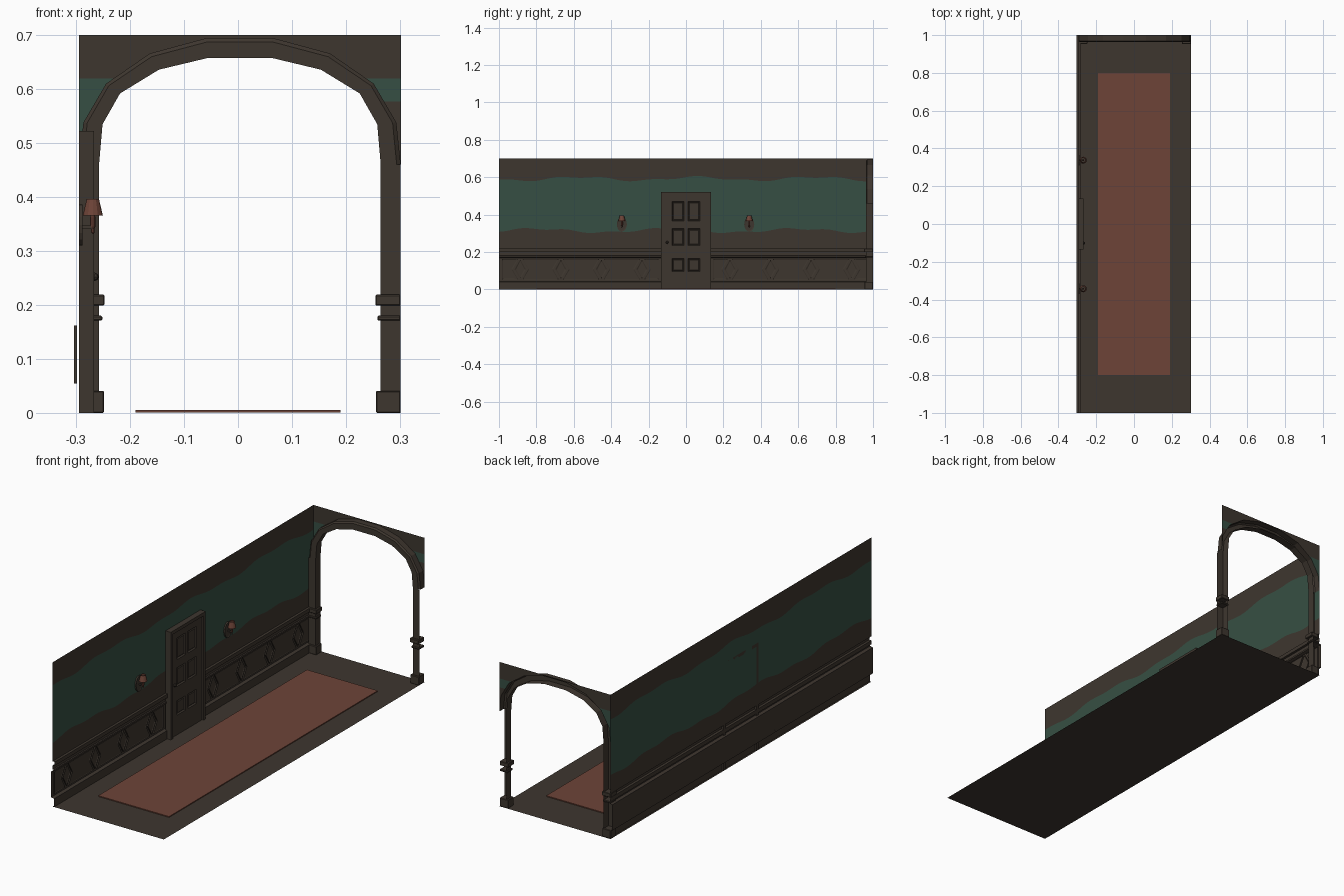
import bpy, bmesh, math
from mathutils import Vector

if "Cube" in bpy.data.objects:
    bpy.data.objects.remove(bpy.data.objects["Cube"])


def material(name, rgb):
    m = bpy.data.materials.new(name)
    m.diffuse_color = (*rgb, 1)
    m.use_nodes = True
    m.node_tree.nodes["Principled BSDF"].inputs["Base Color"].default_value = m.diffuse_color
    return m


BROWN = material("dark brown wood", (0.048, 0.037, 0.028))
GREEN = material("wall green", (0.037, 0.078, 0.057))
RED = material("rust red", (0.155, 0.057, 0.039))

WALL, RIGHT, MID = -0.295, 0.302, 0.0035   # wall plane, open side, hall centre


def finish(name, bm, *mats):
    me = bpy.data.meshes.new(name)
    bm.to_mesh(me)
    bm.free()
    for m in mats:
        me.materials.append(m)
    ob = bpy.data.objects.new(name, me)
    bpy.context.collection.objects.link(ob)
    return ob


def box(name, x0, x1, y0, y1, z0, z1, mat):
    bm = bmesh.new()
    bmesh.ops.create_cube(bm, size=1)
    for v in bm.verts:
        v.co = Vector(((x0 + x1) / 2 + v.co.x * (x1 - x0),
                       (y0 + y1) / 2 + v.co.y * (y1 - y0),
                       (z0 + z1) / 2 + v.co.z * (z1 - z0)))
    return finish(name, bm, mat)


def sheet(rows):
    """Quad sheet through equal-length rows of points."""
    bm = bmesh.new()
    vs = [[bm.verts.new(p) for p in r] for r in rows]
    for a, b in zip(vs, vs[1:]):
        for i in range(len(a) - 1):
            bm.faces.new((a[i], b[i], b[i + 1], a[i + 1]))
    bm.normal_update()
    bm.faces.ensure_lookup_table()
    return bm


def lathe(name, profile, centre, n, mat):
    """Turned part from (radius, height) pairs."""
    rows = [[(centre[0] + r * math.cos(k * math.tau / n),
              centre[1] + r * math.sin(k * math.tau / n), z)
             for k in range(n + 1)] for r, z in profile]
    bm = sheet(rows)
    bmesh.ops.remove_doubles(bm, verts=bm.verts, dist=1e-5)
    bmesh.ops.recalc_face_normals(bm, faces=bm.faces)
    return finish(name, bm, mat)


def plate(name, outline, x0, x1, mat, rim=0, depth=0):
    """Flat plate on the wall from a (y, z) outline, raised from x0 to x1."""
    bm = bmesh.new()
    front = [bm.verts.new((x1, y, z)) for y, z in outline]
    back = [bm.verts.new((x0, y, z)) for y, z in outline]
    face = bm.faces.new(front)
    n = len(front)
    for i in range(n):
        j = (i + 1) % n
        bm.faces.new((front[j], front[i], back[i], back[j]))
    bm.normal_update()
    if face.normal.x < 0:
        bmesh.ops.reverse_faces(bm, faces=bm.faces[:])
        bm.normal_update()
    if rim:
        bmesh.ops.inset_region(bm, faces=[face], thickness=rim, depth=depth)
    return finish(name, bm, mat)


# Floor and rug
finish("floor", sheet([[(WALL, -1, 0), (WALL, 1, 0)], [(RIGHT, -1, 0), (RIGHT, 1, 0)]]), BROWN)
box("rug", -0.19, 0.19, -0.8, 0.8, 0.0005, 0.005, RED)

# Upper wall with wavy green band
rows = []
for i in range(81):
    y = -1 + i / 40
    low = 0.315 + 0.010 * math.sin(9 * y + 2.5) + 0.005 * math.sin(27 * y)
    top = 0.592 + 0.010 * math.sin(10 * y + 1) + 0.005 * math.sin(25 * y)
    rows.append([(WALL, y, z) for z in (0.22, low, top, 0.7)])
bm = sheet(rows)
for f in bm.faces:
    f.material_index = int(0.28 < f.calc_center_median().z < 0.63)
finish("wall", bm, BROWN, GREEN)

# Wainscot: baseboard, recessed panel, lip and chair rail in one profile
BACK = -0.3035
profile = [(-0.287, 0), (-0.287, 0.04), (BACK, 0.043), (BACK, 0.168), (-0.289, 0.172),
           (-0.289, 0.18), (WALL, 0.181), (WALL, 0.2), (-0.284, 0.201), (-0.284, 0.219),
           (WALL, 0.22)]
finish("wainscot", sheet([[(x, y, z) for x, z in profile] for y in (-1, 1)]), BROWN)

# Carved diamonds and notched panels between them
centres = [0.235, 0.452, 0.669, 0.886]
for s in (-1, 1):
    for c in centres:
        y = s * c
        plate("diamond", [(y - 0.03, 0.108), (y, 0.056), (y + 0.03, 0.108), (y, 0.16)],
              BACK, -0.298, BROWN, 0.008, -0.003)
    ends = [0.134] + centres + [0.995]
    for i, (a, b) in enumerate(zip(ends, ends[1:])):
        pts = [(a + 0.012, 0.054), (b - 0.012, 0.054)]
        if i < 4:
            pts.append((b - 0.042, 0.108))
        pts += [(b - 0.012, 0.162), (a + 0.012, 0.162)]
        if i > 0:
            pts.append((a + 0.042, 0.108))
        plate("wainscot_panel", [(s * y, z) for y, z in pts], BACK, -0.298, BROWN, 0.006, -0.002)

# Door frame, six-panel leaf and knob
for s in (-1, 1):
    box("door_jamb", WALL, -0.267, *sorted((s * 0.118, s * 0.134)), 0, 0.522, BROWN)
box("door_head", WALL, -0.267, -0.118, 0.118, 0.506, 0.522, BROWN)
ys = [-0.118, -0.074, -0.010, 0.010, 0.074, 0.118]
zs = [0, 0.095, 0.165, 0.235, 0.325, 0.365, 0.470, 0.506]
bm = sheet([[(-0.275, y, z) for z in zs] for y in ys])
if bm.faces[0].normal.x < 0:
    bmesh.ops.reverse_faces(bm, faces=bm.faces[:])
    bm.normal_update()
cells = [Vector((-0.275, (ys[i] + ys[i + 1]) / 2, (zs[j] + zs[j + 1]) / 2))
         for i in (1, 3) for j in (1, 3, 5)]
panels = [f for f in bm.faces
          if any((f.calc_center_median() - c).length < 1e-4 for c in cells)]
bmesh.ops.inset_individual(bm, faces=panels, thickness=0.006, depth=-0.006)
bmesh.ops.inset_individual(bm, faces=panels, thickness=0.006, depth=0.003)
finish("door_leaf", bm, BROWN)
box("knob_stem", -0.275, -0.264, -0.104, -0.098, 0.249, 0.255, BROWN)
lathe("door_knob", [(0, 0.244), (0.006, 0.247), (0.008, 0.252), (0.006, 0.257), (0, 0.260)],
      (-0.266, -0.101), 8, BROWN)

# Wall lamps
for y in (-0.343, 0.338):
    oval = [(y + 0.027 * math.cos(k * math.tau / 16), 0.348 + 0.038 * math.sin(k * math.tau / 16))
            for k in range(16)]
    plate("lamp_backplate", oval, WALL, -0.288, BROWN, 0.006, -0.002)
    box("lamp_arm", -0.290, -0.269, y - 0.003, y + 0.003, 0.341, 0.347, BROWN)
    lathe("lamp_candle", [(0, 0.331), (0.003, 0.334), (0.003, 0.341), (0.005, 0.345),
                          (0.005, 0.362), (0.003, 0.37), (0, 0.37)], (-0.269, y), 8, RED)
    lathe("lamp_shade", [(0.0185, 0.366), (0.0115, 0.396)], (-0.269, y), 12, RED)

# Archway: open moulding swept over both posts and the arch
outer = [(0.298, 0.46), (0.290, 0.538), (0.248, 0.610), (0.167, 0.666), (0.060, 0.695)]
inner = [(0.261, 0.46), (0.2545, 0.535), (0.222, 0.592), (0.150, 0.636), (0.058, 0.658)]


def both(pts):
    return [(MID - x, z) for x, z in pts] + [(MID + x, z) for x, z in reversed(pts)]


rows = []
for (ox, oz), (ix, iz) in zip(both(outer), both(inner)):
    lx, lz = ox + 0.2 * (ix - ox), oz + 0.2 * (iz - oz)
    rows.append([(ox, 1, oz), (ox, 0.969, oz), (lx, 0.963, lz), (ix, 0.963, iz), (ix, 1, iz)])
finish("arch_moulding", sheet(rows), BROWN)
for s in (-1, 1):
    xo, xi = MID + s * 0.298, MID + s * 0.261
    finish("arch_post", sheet([[(xo, 0.963, z), (xi, 0.963, z), (xi, 1, z)] for z in (0, 0.46)]),
           BROWN)
    for name, out, fwd, z0, z1 in (("post_base", 0.009, 0.008, 0, 0.041),
                                   ("post_lip", 0.006, 0.005, 0.171, 0.18),
                                   ("post_band", 0.010, 0.010, 0.199, 0.219)):
        xa, xb = sorted((xo, MID + s * (0.261 - out)))
        b = box(name, xa, xb, 0.963 - fwd, 0.999, z0, z1, BROWN)
        mod = b.modifiers.new("soft edge", "BEVEL")
        mod.width, mod.segments = 0.002, 1

# Wall around the arch, green below the painted line
line = [(WALL, 0.46)] + both(outer) + [(RIGHT, 0.46)]
bm = sheet([[(x, 0.9995, z), (x, 0.9995, 0.7)] for x, z in line])
for h in (0.62, 0.577):
    bmesh.ops.bisect_plane(bm, geom=bm.verts[:] + bm.edges[:] + bm.faces[:],
                           plane_co=(0, 0, h), plane_no=(0, 0, 1))
for f in bm.faces:
    c = f.calc_center_median()
    f.material_index = int(c.z < 0.62 and (c.x < 0 or c.z > 0.577))
finish("arch_wall", bm, BROWN, GREEN)
